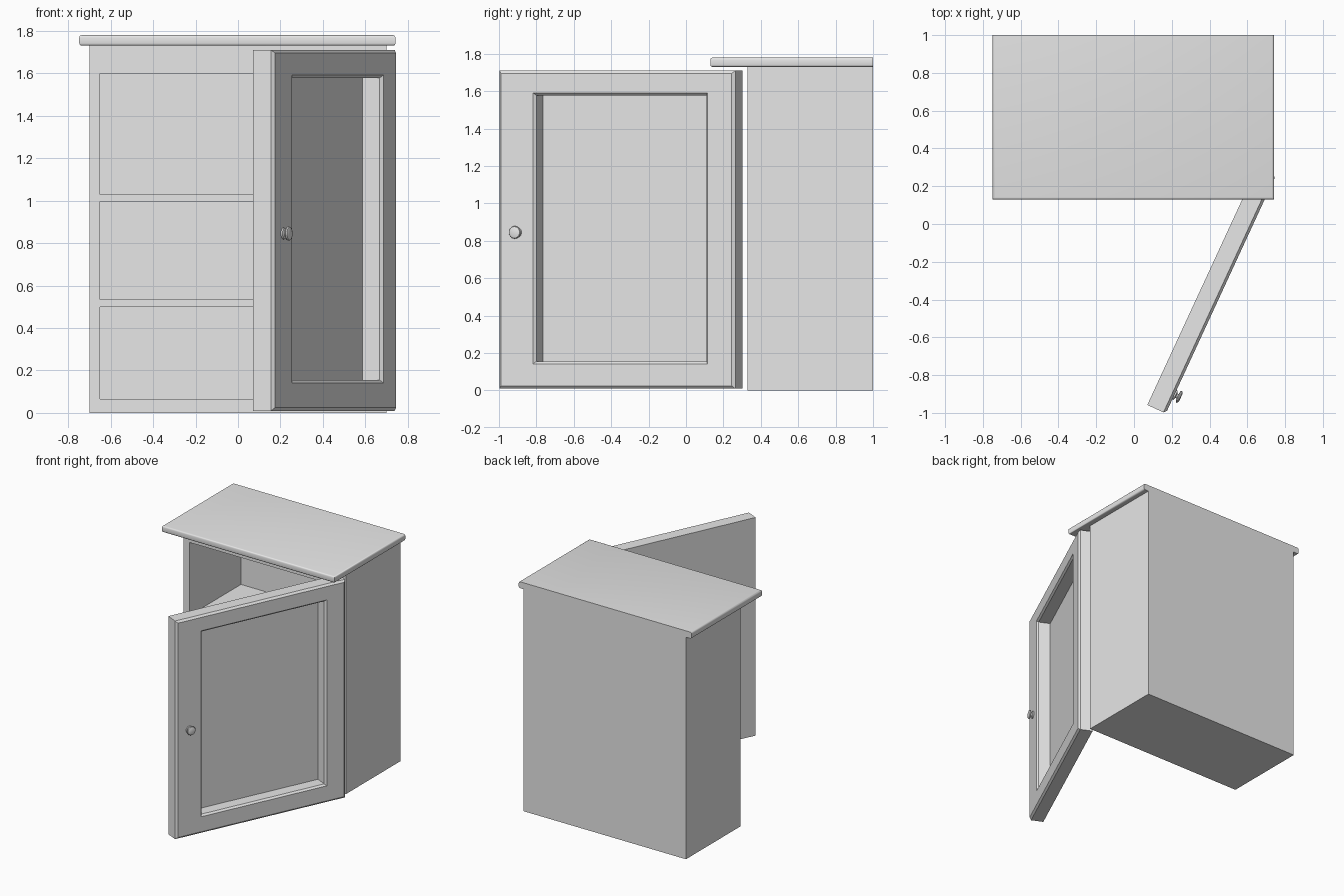
import bpy, bmesh, math
from mathutils import Vector

if "Cube" in bpy.data.objects:
    bpy.data.objects.remove(bpy.data.objects["Cube"])

paint = bpy.data.materials.new("plain grey")
paint.diffuse_color = (0.8, 0.8, 0.8, 1)
paint.use_nodes = True
paint.node_tree.nodes["Principled BSDF"].inputs["Base Color"].default_value = paint.diffuse_color


def finish(name, bm, smooth=False):
    bmesh.ops.recalc_face_normals(bm, faces=bm.faces)
    mesh = bpy.data.meshes.new(name)
    bm.to_mesh(mesh)
    bm.free()
    mesh.materials.append(paint)
    obj = bpy.data.objects.new(name, mesh)
    bpy.context.collection.objects.link(obj)
    if smooth:
        bpy.ops.object.select_all(action='DESELECT')
        obj.select_set(True)
        bpy.context.view_layer.objects.active = obj
        bpy.ops.object.shade_smooth_by_angle(angle=math.radians(35))
    return obj


def skin(name, rings, smooth=False):
    """Bridge a series of equal rings of points and cap both ends."""
    bm = bmesh.new()
    loops = [[bm.verts.new(p) for p in ring] for ring in rings]
    for a, b in zip(loops, loops[1:]):
        for i in range(len(a)):
            j = (i + 1) % len(a)
            bm.faces.new((a[i], a[j], b[j], b[i]))
    bm.faces.new(loops[0])
    bm.faces.new(loops[-1])
    return finish(name, bm, smooth)


def rect(place, a0, a1, z0, z1, depth):
    return [place(a, depth, z) for a, z in ((a0, z0), (a1, z0), (a1, z1), (a0, z1))]


def straight(x, y, z):
    return Vector((x, y, z))


# Door frame of reference: u runs from hinge to free end, v out of the face
HINGE = Vector((0.653, 0.303, 0))
ANGLE = math.radians(65.2)
ALONG = Vector((-math.cos(ANGLE), -math.sin(ANGLE), 0))
OUT = Vector((math.sin(ANGLE), -math.cos(ANGLE), 0))


def on_door(u, v, z):
    return HINGE + ALONG * u + OUT * v + Vector((0, 0, z))


# Cabinet body: open-fronted box
skin("cabinet_body", [rect(straight, *r) for r in (
    (-0.70, 0.70, 0, 1.73, 1.0),
    (-0.70, 0.70, 0, 1.73, 0.33),
    (-0.65, 0.65, 0.065, 1.60, 0.33),
    (-0.65, 0.65, 0.065, 1.60, 0.965))])

# Shelves
for name, z0, z1 in (("lower_shelf", 0.50, 0.535), ("upper_shelf", 0.995, 1.03)):
    skin(name, [rect(straight, -0.65, 0.65, z0, z1, y) for y in (0.33, 0.965)])

# Top slab with rounded front and side edges
bm = bmesh.new()
bmesh.ops.create_cube(bm, size=1)
for v in bm.verts:
    v.co = Vector((v.co.x * 1.49 - 0.003, v.co.y * 0.87 + 0.565, v.co.z * 0.05 + 1.755))
edges = [e for e in bm.edges
         if abs(e.verts[0].co.z - e.verts[1].co.z) < 0.001
         and min(v.co.y for v in e.verts) < 0.5]
bmesh.ops.bevel(bm, geom=edges, offset=0.012, segments=3, profile=0.5, affect='EDGES')
finish("top_slab", bm, True)

# Door: chamfered rim, chamfered opening and deep recessed panel
LENGTH = 1.389
skin("door", [rect(on_door, *r) for r in (
    (0, LENGTH, 0.01, 1.71, 0),
    (0, LENGTH, 0.01, 1.71, 0.094),
    (0.015, LENGTH - 0.015, 0.025, 1.695, 0.108),
    (0.157, 1.185, 0.142, 1.591, 0.108),
    (0.170, 1.172, 0.155, 1.578, 0.094),
    (0.170, 1.172, 0.155, 1.578, 0.006))])

# Knob: round base, narrow neck and button
KNOB = ((0.028, 0.107), (0.026, 0.115), (0.013, 0.119), (0.013, 0.126),
        (0.032, 0.130), (0.034, 0.135), (0.031, 0.141), (0.018, 0.145))
SIDES = 24
skin("knob", [[on_door(1.28 + r * math.cos(t), v, 0.845 + r * math.sin(t))
               for t in (2 * math.pi * i / SIDES for i in range(SIDES))]
              for r, v in KNOB], True)
